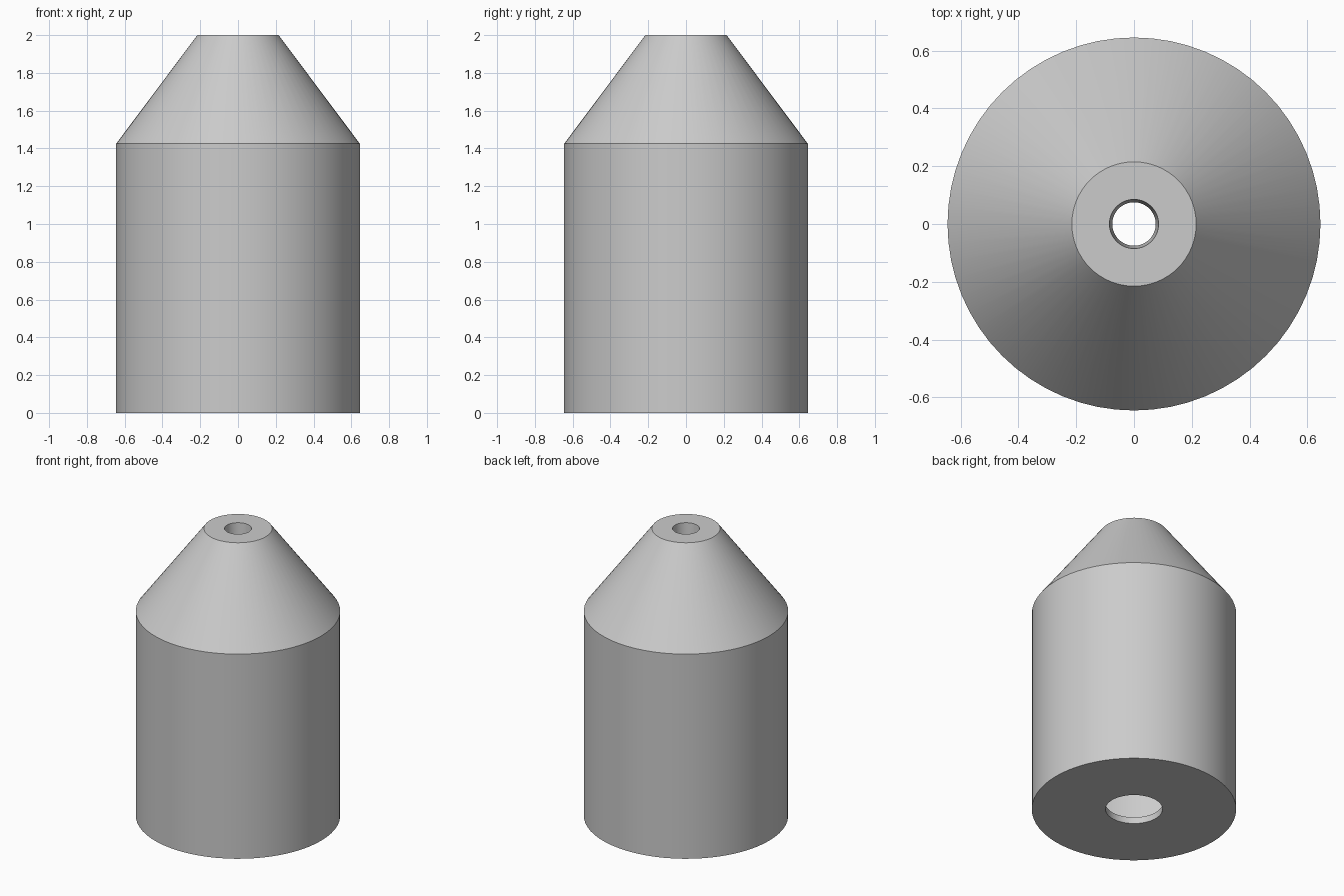
import bpy, bmesh, math

if "Cube" in bpy.data.objects:
    bpy.data.objects.remove(bpy.data.objects["Cube"])

SEGMENTS = 64

grey = bpy.data.materials.new("light_grey")
grey.diffuse_color = (0.6, 0.6, 0.6, 1)
grey.use_nodes = True
grey.node_tree.nodes["Principled BSDF"].inputs["Base Color"].default_value = grey.diffuse_color


def lathe(name, profile, material):
    """Revolve a closed (radius, height) profile around the z axis."""
    bm = bmesh.new()
    rings = []
    for i in range(SEGMENTS):
        a = math.tau * i / SEGMENTS
        rings.append([bm.verts.new((r * math.cos(a), r * math.sin(a), z))
                      for r, z in profile])
    n = len(profile)
    for i in range(SEGMENTS):
        here, after = rings[i], rings[(i + 1) % SEGMENTS]
        for j in range(n):
            k = (j + 1) % n
            bm.faces.new((here[j], after[j], after[k], here[k]))
    bmesh.ops.recalc_face_normals(bm, faces=bm.faces)
    mesh = bpy.data.meshes.new(name)
    bm.to_mesh(mesh)
    bm.free()
    mesh.materials.append(material)
    obj = bpy.data.objects.new(name, mesh)
    bpy.context.collection.objects.link(obj)
    bpy.context.view_layer.objects.active = obj
    obj.select_set(True)
    bpy.ops.object.shade_smooth_by_angle(angle=math.radians(30))
    obj.select_set(False)
    return obj


# Hollow cylinder with a truncated cone on top and a hole at each end
lathe("hollow_nozzle_body", [
    (0.18, 0.0), (0.645, 0.0), (0.645, 1.425), (0.215, 2.0),   # outside
    (0.085, 2.0), (0.075, 1.85),                               # top bore
    (0.58, 1.38), (0.58, 0.045), (0.18, 0.045),                # cavity, base lip
], grey)
